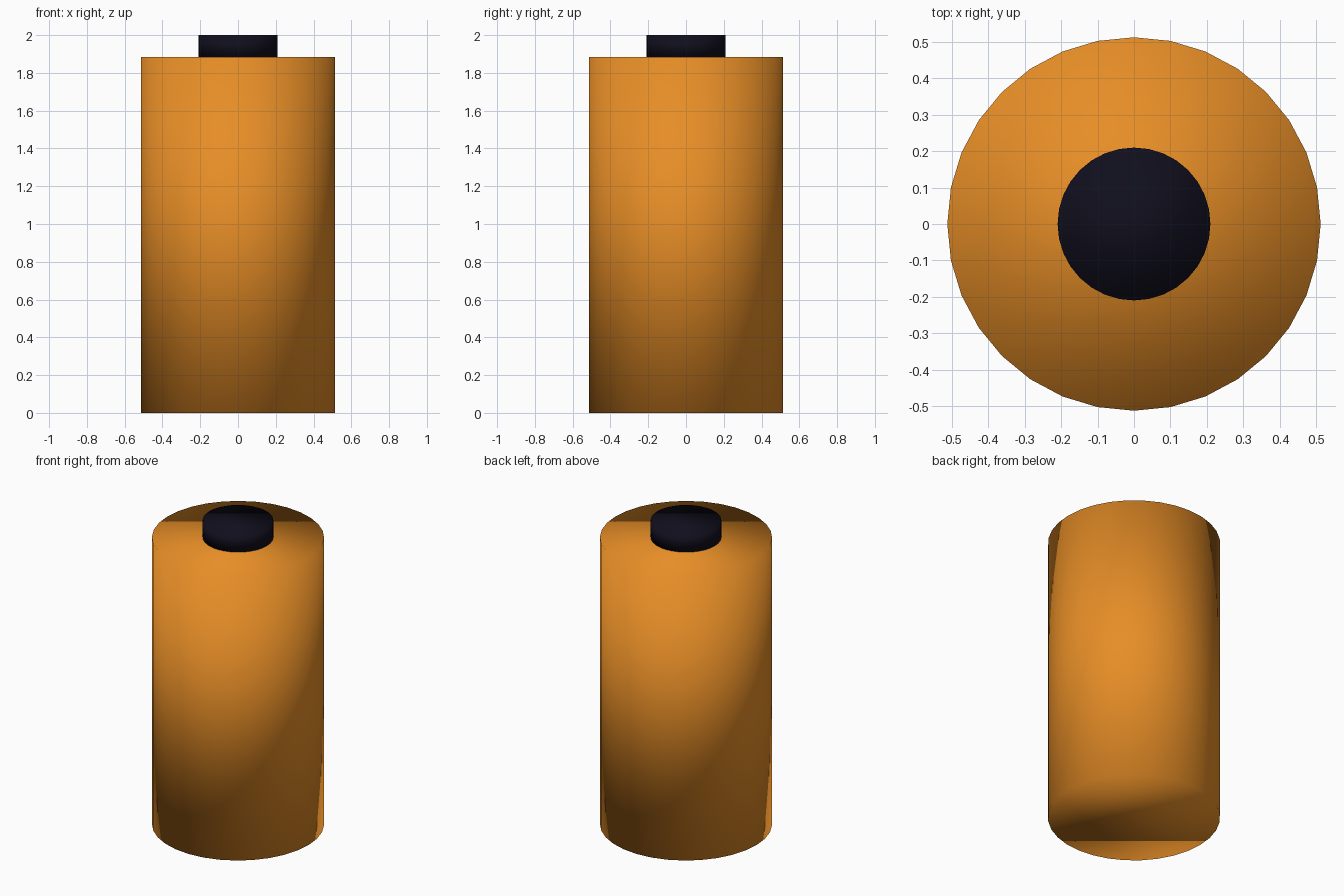
import bpy

if "Cube" in bpy.data.objects:
    bpy.data.objects.remove(bpy.data.objects["Cube"])

BODY_TOP = 1.885


def material(name, rgb):
    mat = bpy.data.materials.new(name)
    mat.diffuse_color = (*rgb, 1.0)
    mat.use_nodes = True
    mat.node_tree.nodes["Principled BSDF"].inputs["Base Color"].default_value = mat.diffuse_color
    return mat


def cylinder(name, radius, z_low, z_high, mat):
    """Upright 32-sided closed cylinder between two heights, fully smooth shaded."""
    bpy.ops.mesh.primitive_cylinder_add(
        vertices=32, radius=radius, depth=z_high - z_low,
        location=(0, 0, (z_low + z_high) / 2))
    obj = bpy.context.object
    obj.name = name
    obj.data.materials.append(mat)
    bpy.ops.object.shade_smooth()
    return obj


# Main barrel
cylinder("battery_body", 0.513, 0.0, BODY_TOP, material("orange", (0.80, 0.27, 0.02)))

# Raised contact on top
cylinder("top_terminal", 0.21, BODY_TOP, 2.0, material("dark_navy", (0.005, 0.0045, 0.012)))
